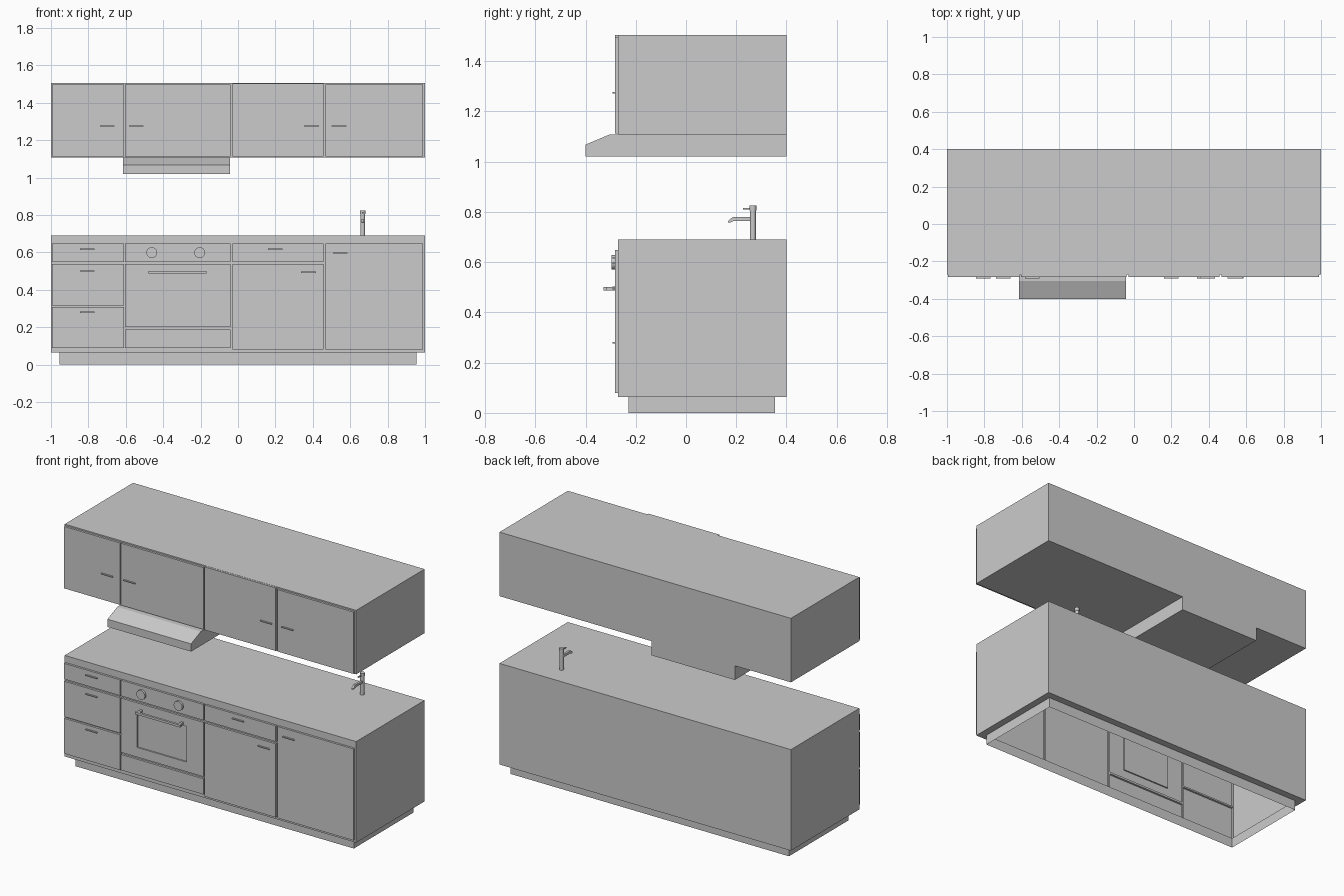
import bpy, bmesh, math
from mathutils import Matrix, Vector

if "Cube" in bpy.data.objects:
    bpy.data.objects.remove(bpy.data.objects["Cube"])

FRONT, FACE, BACK = -0.27, -0.283, 0.40


def finish(bm, name, smooth=False):
    bmesh.ops.remove_doubles(bm, verts=bm.verts, dist=1e-5)
    bmesh.ops.recalc_face_normals(bm, faces=bm.faces)
    me = bpy.data.meshes.new(name)
    bm.to_mesh(me)
    bm.free()
    ob = bpy.data.objects.new(name, me)
    bpy.context.collection.objects.link(ob)
    if smooth:
        bpy.ops.object.select_all(action='DESELECT')
        ob.select_set(True)
        bpy.context.view_layer.objects.active = ob
        bpy.ops.object.shade_smooth_by_angle()
    return ob


def add_box(bm, x0, x1, y0, y1, z0, z1):
    m = (Matrix.Translation(((x0 + x1) / 2, (y0 + y1) / 2, (z0 + z1) / 2))
         @ Matrix.Diagonal((x1 - x0, y1 - y0, z1 - z0, 1)))
    return bmesh.ops.create_cube(bm, size=1, matrix=m)


def add_cyl(bm, a, b, r, seg=24):
    a, b = Vector(a), Vector(b)
    m = (Matrix.Translation((a + b) / 2)
         @ (b - a).to_track_quat('Z', 'Y').to_matrix().to_4x4())
    bmesh.ops.create_cone(bm, cap_ends=True, segments=seg, radius1=r, radius2=r,
                          depth=(b - a).length, matrix=m)


def extrude_profile(bm, pts, x0, x1):
    # pts are (y, z) points of a side profile
    f = bm.faces.new([bm.verts.new((x0, y, z)) for y, z in pts])
    r = bmesh.ops.extrude_face_region(bm, geom=[f])
    bmesh.ops.translate(bm, vec=(x1 - x0, 0, 0),
                        verts=[v for v in r['geom'] if isinstance(v, bmesh.types.BMVert)])


def carcass(name, rings, doors, close_bottom):
    # stacked rectangular rings (x half width, y0, y1, z), front left open behind the doors
    bm = bmesh.new()
    loops = [[bm.verts.new(c) for c in ((-w, y0, z), (w, y0, z), (w, y1, z), (-w, y1, z))]
             for w, y0, y1, z in rings]
    bm.faces.new(loops[0])
    for n, (a, b) in enumerate(zip(loops, loops[1:])):
        for i in range(1 if n == 0 else 0, 4):
            j = (i + 1) % 4
            bm.faces.new((a[i], a[j], b[j], b[i]))
    if close_bottom:
        bm.faces.new(loops[-1])
    # front frame: grid cells that are not covered by a door
    w, z1, z0 = rings[0][0], rings[0][3], rings[1][3]
    xs = sorted({-w, w} | {v for d in doors for v in d[1:3]})
    zs = sorted({z0, z1} | {v for d in doors for v in d[3:5]})
    for xa, xb in zip(xs, xs[1:]):
        for za, zb in zip(zs, zs[1:]):
            cx, cz = (xa + xb) / 2, (za + zb) / 2
            if not any(d[1] < cx < d[2] and d[3] < cz < d[4] for d in doors):
                bm.faces.new([bm.verts.new(c) for c in (
                    (xa, FRONT, za), (xb, FRONT, za), (xb, FRONT, zb), (xa, FRONT, zb))])
    return finish(bm, name)


def panel(name, x0, x1, z0, z1, window=None):
    # door front with an open back, optionally with a recessed window
    bm = bmesh.new()
    add_box(bm, x0, x1, FACE, FRONT, z0, z1)
    back = max(bm.faces, key=lambda f: f.calc_center_median().y)
    bmesh.ops.delete(bm, geom=[back], context='FACES_ONLY')
    if window:
        wx0, wx1, wz0, wz1 = window
        f = min(bm.faces, key=lambda f: f.calc_center_median().y)
        c = f.calc_center_median()
        bmesh.ops.inset_individual(bm, faces=[f], thickness=0.05)
        for v in f.verts:
            v.co.x = wx0 if v.co.x < c.x else wx1
            v.co.z = wz0 if v.co.z < c.z else wz1
        bmesh.ops.inset_individual(bm, faces=[f], thickness=0.0005)
        for v in f.verts:
            v.co.y += 0.008
    return finish(bm, name)


# Column edges shared by the base and wall units
cols = [(-0.995, -0.61), (-0.605, -0.04), (-0.03, 0.457), (0.468, 0.99)]

lower = [
    ("top_drawer", *cols[0], 0.55, 0.648),
    ("middle_drawer", *cols[0], 0.317, 0.537),
    ("bottom_drawer", *cols[0], 0.088, 0.307),
    ("oven_control_panel", *cols[1], 0.55, 0.648),
    ("oven_door", *cols[1], 0.20, 0.537),
    ("oven_drawer", *cols[1], 0.09, 0.187),
    ("cutlery_drawer", *cols[2], 0.55, 0.648),
    ("base_door", *cols[2], 0.08, 0.537),
    ("sink_door", *cols[3], 0.08, 0.648),
]
upper = [(f"wall_door_{i + 1}", *c, 1.113, 1.504 if i == 2 else 1.497)
         for i, c in enumerate(cols)]

# Base unit with plinth, open underneath, and wall unit
carcass("base_cabinet", [(1, FRONT, BACK, 0.691), (1, FRONT, BACK, 0.064),
                         (0.955, -0.229, 0.355, 0.064), (0.955, -0.229, 0.355, 0)],
        lower, False)
carcass("wall_cabinet", [(1, FRONT, BACK, 1.505), (1, FRONT, BACK, 1.108)], upper, True)

# Doors and drawer fronts
for d in lower + upper:
    panel(*d, window=(-0.495, -0.155, 0.26, 0.48) if d[0] == "oven_door" else None)

# Small bar handles, placed by centre
handles = [(-0.805, 0.617), (-0.805, 0.50), (-0.805, 0.28), (0.20, 0.617),
           (0.377, 0.494), (0.547, 0.596),
           (-0.698, 1.275), (-0.545, 1.275), (0.393, 1.275), (0.54, 1.275)]
for i, (x, z) in enumerate(handles):
    bm = bmesh.new()
    add_box(bm, x - 0.039, x + 0.039, -0.292, FACE, z - 0.003, z + 0.003)
    finish(bm, f"handle_{i + 1}")

# Oven handle: bar on two mounts
bm = bmesh.new()
add_box(bm, -0.478, -0.168, -0.328, -0.314, 0.488, 0.502)
for x in (-0.47, -0.19):
    add_box(bm, x, x + 0.014, -0.314, FACE, 0.488, 0.502)
finish(bm, "oven_handle")

# Oven knobs
for side, x in (("left", -0.461), ("right", -0.205)):
    bm = bmesh.new()
    add_cyl(bm, (x, FACE, 0.599), (x, -0.296, 0.599), 0.029, 32)
    finish(bm, f"oven_knob_{side}", True)

# Extractor hood
bm = bmesh.new()
extrude_profile(bm, [(-0.4, 1.02), (-0.4, 1.068), (-0.305, 1.108),
                     (BACK, 1.108), (BACK, 1.02)], -0.615, -0.042)
finish(bm, "extractor_hood")

# Tap: column, cap, spout and lever
fx, fy = 0.667, 0.266
bm = bmesh.new()
add_cyl(bm, (fx, fy, 0.691), (fx, fy, 0.805), 0.012)
add_cyl(bm, (fx, fy, 0.805), (fx, fy, 0.825), 0.014)
finish(bm, "tap_column", True)
bm = bmesh.new()
extrude_profile(bm, [(fy, 0.779), (0.185, 0.779), (0.168, 0.764), (0.168, 0.758),
                     (0.178, 0.758), (0.19, 0.764), (fy, 0.764)], fx - 0.007, fx + 0.007)
finish(bm, "tap_spout")
bm = bmesh.new()
add_box(bm, fx - 0.004, fx + 0.004, 0.226, fy, 0.809, 0.815)
finish(bm, "tap_lever")
